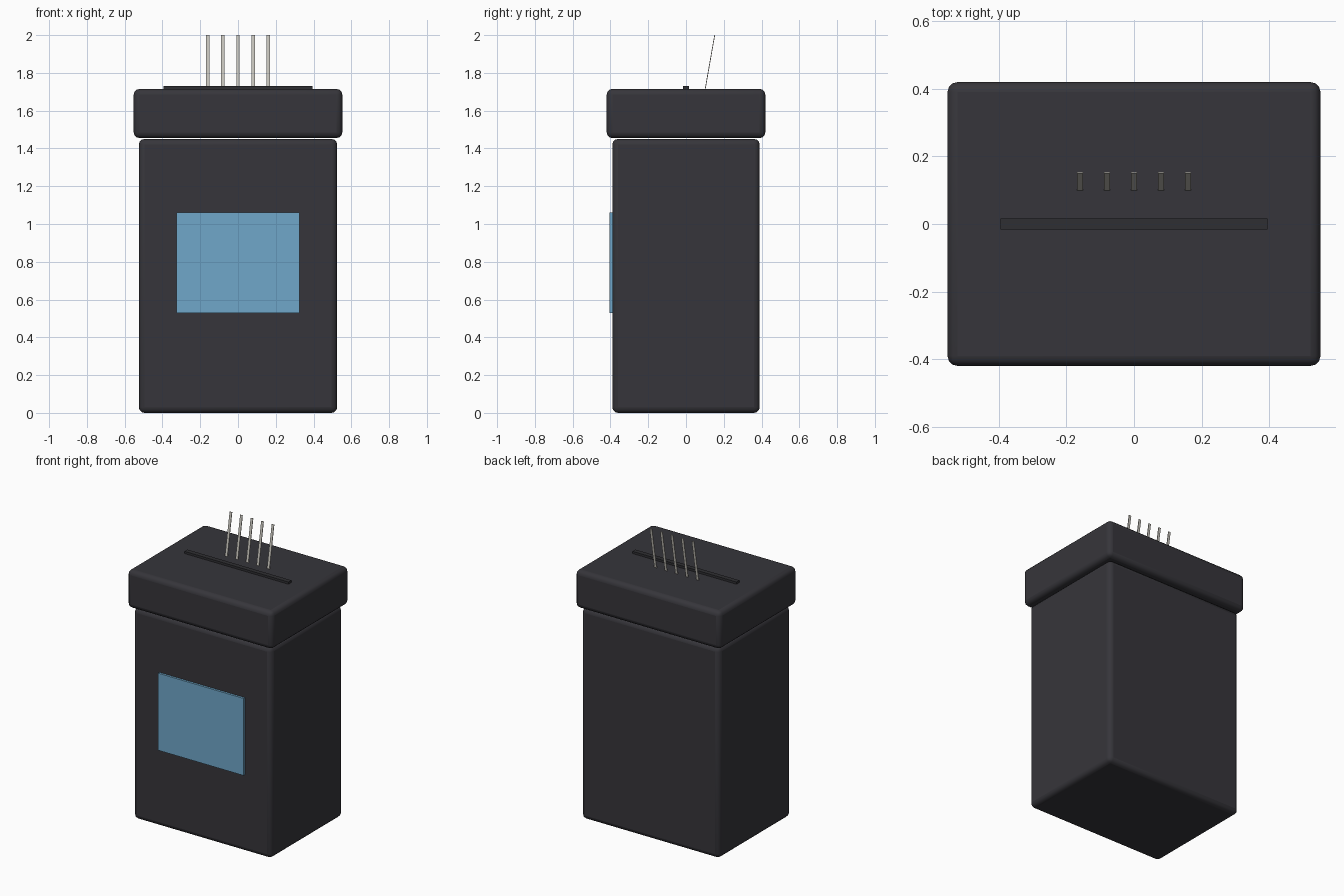
import bpy
import math
from mathutils import Matrix, Vector

cube = bpy.data.objects.get("Cube")
if cube:
    bpy.data.objects.remove(cube, do_unlink=True)


def material(name, rgb):
    mat = bpy.data.materials.new(name)
    mat.use_nodes = True
    mat.diffuse_color = (*rgb, 1)
    mat.node_tree.nodes["Principled BSDF"].inputs["Base Color"].default_value = (*rgb, 1)
    return mat


charcoal = material("charcoal", (0.037, 0.036, 0.043))
black = material("slot_black", (0.028, 0.028, 0.032))
blue = material("label_blue", (0.16, 0.39, 0.59))
silver = material("stick_grey", (0.58, 0.56, 0.51))


def box(name, low, high, mat, bevel=0):
    """Box between two corners, with optional rounded edges."""
    low, high = Vector(low), Vector(high)
    bpy.ops.mesh.primitive_cube_add(size=1)
    obj = bpy.context.object
    obj.name = name
    size = Matrix.Diagonal((*(high - low), 1))
    obj.data.transform(size)
    obj.location = (low + high) / 2
    obj.data.materials.append(mat)
    if bevel:
        mod = obj.modifiers.new("rounded_edges", "BEVEL")
        mod.width = bevel
        mod.segments = 3
        bpy.ops.object.shade_smooth_by_angle(angle=math.radians(40))
    return obj


# Container and overhanging lid
box("body", (-0.525, -0.39, 0), (0.525, 0.39, 1.45), charcoal, 0.03)
box("lid", (-0.552, -0.42, 1.455), (0.552, 0.42, 1.715), charcoal, 0.03)

# Raised slot strip on the lid
box("slot", (-0.395, -0.016, 1.70), (0.395, 0.016, 1.73), black)

# Front label
box("label", (-0.325, -0.405, 0.53), (0.325, -0.385, 1.06), blue)

# Row of thin sticks leaning backwards
tilt = math.radians(10)
length = 0.34
for i in range(5):
    stick = box(f"stick_{i + 1}", (-0.009, -0.002, -length), (0.009, 0.002, 0), silver)
    stick.data.transform(Matrix.Translation((0, 0, -length / 2)))
    stick.rotation_euler.x = -tilt
    stick.location = ((i - 2) * 0.08, 0.152, 2.0)
